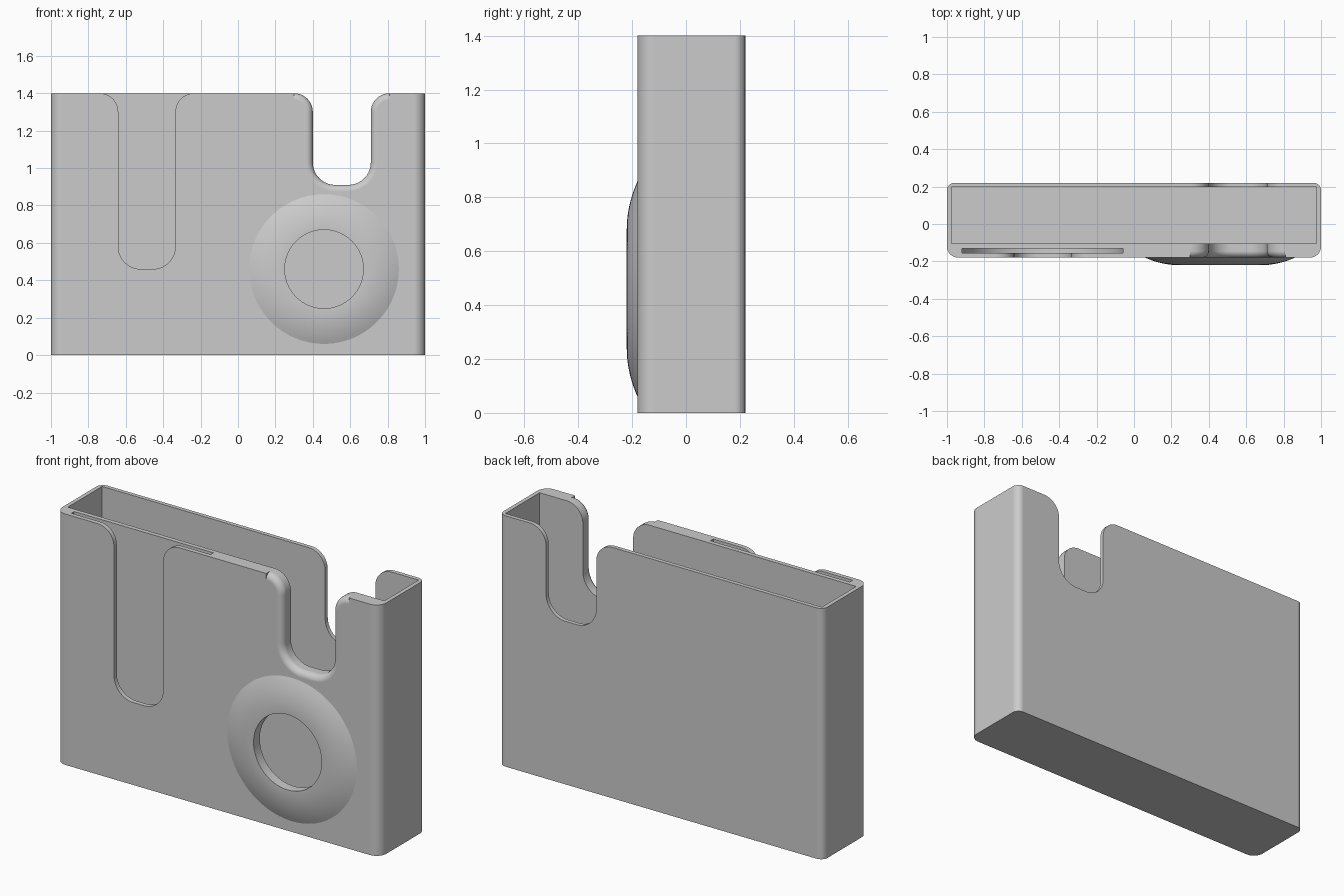
import bpy, bmesh, math

if "Cube" in bpy.data.objects:
    bpy.data.objects.remove(bpy.data.objects["Cube"], do_unlink=True)

grey = bpy.data.materials.new("plain grey")
grey.use_nodes = True
colour = (0.6, 0.6, 0.6, 1)
grey.diffuse_color = colour
grey.node_tree.nodes["Principled BSDF"].inputs["Base Color"].default_value = colour

FRONT, BACK, TOP = -0.18, 0.22, 1.4
STEPS = 10


def arc(cx, cy, r, a0, a1, n=STEPS):
    """Points along an arc, angles in degrees."""
    angles = [math.radians(a0 + (a1 - a0) * i / n) for i in range(n + 1)]
    return [(cx + r * math.cos(a), cy + r * math.sin(a)) for a in angles]


def loft(name, rings):
    """Closed solid through rings of equal point count."""
    bm = bmesh.new()
    loops = [[bm.verts.new(p) for p in ring] for ring in rings]
    n = len(loops[0])
    for a, b in zip(loops, loops[1:]):
        for i in range(n):
            j = (i + 1) % n
            bm.faces.new((a[i], a[j], b[j], b[i]))
    bm.faces.new(loops[0])
    bm.faces.new(loops[-1])
    bmesh.ops.recalc_face_normals(bm, faces=bm.faces)
    mesh = bpy.data.meshes.new(name)
    bm.to_mesh(mesh)
    bm.free()
    obj = bpy.data.objects.new(name, mesh)
    bpy.context.collection.objects.link(obj)
    mesh.materials.append(grey)
    return obj


def along_y(name, layers):
    """Loft of (outline in x-z, y) layers."""
    return loft(name, [[(x, y, z) for x, z in pts] for pts, y in layers])


def box(name, x0, x1, y0, y1, z0, z1):
    pts = [(x0, z0), (x1, z0), (x1, z1), (x0, z1)]
    return along_y(name, [(pts, y0), (pts, y1)])


def u_outline(x0, x1, zb, d=0.0, rb=0.12, rt=0.1):
    """U-shaped opening with flared top, grown outward by d."""
    x0, x1, zb, rb, rt = x0 - d, x1 + d, zb - d, rb + d, rt - d
    zt = TOP - 0.1
    return ([(x0 - rt, TOP + 0.1)]
            + arc(x0 - rt, zt, rt, 90, 0)[:1] + [(x0 - rt, zt + rt)][1:]
            + arc(x0 - rt, zt, rt, 90, 0)[1:]
            + arc(x0 + rb, zb + rb, rb, 180, 270)
            + arc(x1 - rb, zb + rb, rb, 270, 360)
            + arc(x1 + rt, zt, rt, 180, 90)
            + [(x1 + rt, TOP + 0.1)])


def boolean(target, cutter, operation="DIFFERENCE"):
    mod = target.modifiers.new(cutter.name, "BOOLEAN")
    mod.operation, mod.object, mod.solver = operation, cutter, "EXACT"
    bpy.context.view_layer.objects.active = target
    bpy.ops.object.modifier_apply(modifier=mod.name)
    bpy.data.objects.remove(cutter, do_unlink=True)


# Holder body with rounded upright edges
rf, rk = 0.06, 0.04
plan = (arc(-1 + rf, FRONT + rf, rf, 180, 270) + arc(1 - rf, FRONT + rf, rf, 270, 360)
        + arc(1 - rk, BACK - rk, rk, 0, 90) + arc(-1 + rk, BACK - rk, rk, 90, 180))
body = loft("holder_body", [[(x, y, z) for x, y in plan] for z in (0, TOP)])

# Round bulge on the front
cx = cz = 0.46


def disc(r):
    return arc(cx, cz, r, 0, 360, 96)[:-1]


bulge = [(disc(0.4), -0.14)]
for i in range(STEPS + 1):
    t = 1 - i / STEPS
    bulge.append((disc(0.22 + 0.18 * t), FRONT - 0.04 * (1 - t * t)))
boolean(body, along_y("front_bulge", bulge), "UNION")

# Main compartment, and the disc pocket opening into it
boolean(body, box("compartment", -0.977, 0.977, -0.105, 0.197, 0.03, TOP + 0.2))
boolean(body, along_y("disc_pocket", [(disc(0.36), -0.165), (disc(0.36), 0)]))
boolean(body, along_y("viewing_hole", [(disc(0.21), -0.4), (disc(0.21), 0)]))

# Thumb notch through both walls, rounded over at the front
rim = 0.035
notch = [(u_outline(0.4, 0.71, 0.91), 0.4)]
for a in range(0, 91, 10):
    s, c = math.sin(math.radians(a)), math.cos(math.radians(a))
    notch.append((u_outline(0.4, 0.71, 0.91, rim * (1 - c)), FRONT + rim * (1 - s)))
notch.append((u_outline(0.4, 0.71, 0.91, rim), -0.4))
boolean(body, along_y("thumb_notch", notch))

# Thin round-bottomed slot inside the front wall, with its finger window
slot = arc(-0.49, cz, 0.43, 180, 360, 48) + [(-0.06, TOP + 0.1), (-0.92, TOP + 0.1)]
boolean(body, along_y("thin_slot", [(slot, -0.155), (slot, -0.13)]))
window = u_outline(-0.64, -0.335, 0.46)
boolean(body, along_y("finger_window", [(window, -0.4), (window, -0.143)]))

# Smooth shading with crisp edges
bpy.ops.object.select_all(action="DESELECT")
body.select_set(True)
bpy.context.view_layer.objects.active = body
bpy.ops.object.shade_smooth_by_angle(angle=math.radians(20))
weighted = body.modifiers.new("even_normals", "WEIGHTED_NORMAL")
weighted.keep_sharp = True
